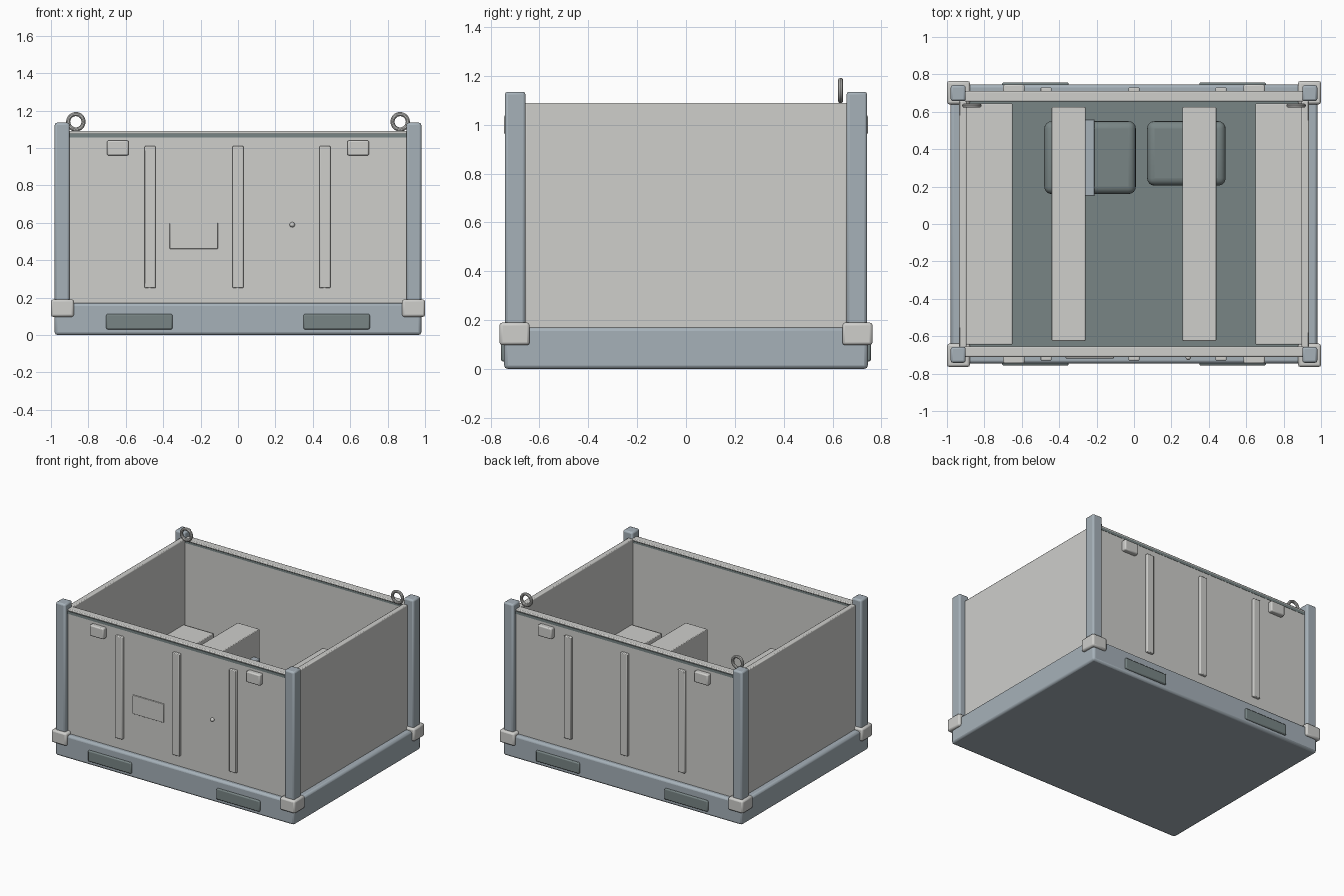
import bpy, math

if "Cube" in bpy.data.objects:
    bpy.data.objects.remove(bpy.data.objects["Cube"])


def material(name, rgb):
    m = bpy.data.materials.new(name)
    m.diffuse_color = (*rgb, 1)
    m.use_nodes = True
    m.node_tree.nodes["Principled BSDF"].inputs["Base Color"].default_value = m.diffuse_color
    return m


LIGHT = material("light grey", (0.62, 0.62, 0.60))
BLUE = material("blue grey", (0.38, 0.44, 0.485))
TEAL = material("dark teal grey", (0.19, 0.235, 0.235))


def finish(o, name, mat, bevel=0.0, segments=2):
    o.name = name
    o.data.materials.append(mat)
    if bevel:
        b = o.modifiers.new("bevel", 'BEVEL')
        b.width, b.segments = bevel, segments
    bpy.ops.object.shade_smooth_by_angle(angle=math.radians(35))
    return o


def box(name, x, y, z, mat, bevel=0.0, segments=2):
    """Box from (min, max) ranges on each axis."""
    bpy.ops.mesh.primitive_cube_add(size=1, location=[sum(r) / 2 for r in (x, y, z)])
    o = bpy.context.object
    o.scale = [abs(r[1] - r[0]) for r in (x, y, z)]
    bpy.ops.object.transform_apply(location=False, rotation=False, scale=True)
    return finish(o, name, mat, bevel, segments)


def span(s, a, b):
    """Range a..b mirrored to side s."""
    return (a, b) if s > 0 else (-b, -a)


# Base and floor lining
box("base", (-0.98, 0.98), (-0.745, 0.745), (0, 0.17), BLUE, 0.015)
box("floor", (-0.9, 0.9), (-0.66, 0.66), (0.165, 0.175), TEAL)

for s in (-1, 1):
    # Long walls with dark strip and top rail
    box("long_wall", (-0.905, 0.905), span(s, 0.665, 0.71), (0.165, 1.065), LIGHT)
    box("rim_strip", (-0.905, 0.905), span(s, 0.665, 0.712), (1.057, 1.077), TEAL)
    box("top_rail", (-0.905, 0.905), span(s, 0.655, 0.71), (1.075, 1.092), LIGHT, 0.006)
    # Short walls
    box("short_wall", span(s, 0.895, 0.935), (-0.66, 0.66), (0.165, 1.09), LIGHT, 0.006)
    # Ribs, clips and fork pockets on the long sides
    for x in (-0.47, 0, 0.465):
        box("rib", (x - 0.029, x + 0.029), span(s, 0.70, 0.73), (0.25, 1.01), LIGHT, 0.005)
    for t in (-1, 1):
        box("clip", span(t, 0.585, 0.70), span(s, 0.70, 0.745), (0.96, 1.04), LIGHT, 0.008)
        box("fork_pocket", span(t, 0.35, 0.705), span(s, 0.70, 0.757), (0.03, 0.112), TEAL, 0.008)
        # Corner posts and blocks
        box("corner_post", span(t, 0.90, 0.98), span(s, 0.657, 0.742), (0.1, 1.135), BLUE, 0.012)
        box("corner_block", span(t, 0.877, 1.0), span(s, 0.64, 0.764), (0.097, 0.19), LIGHT, 0.012)
    # Inner benches and cross beams
    box("bench", span(s, 0.65, 0.90), (-0.645, 0.645), (0.17, 0.46), LIGHT, 0.005)
    box("beam", span(s, 0.26, 0.44), (-0.625, 0.625), (0.17, 0.605), LIGHT, 0.005)
    # Lifting rings on the back edge
    bpy.ops.mesh.primitive_torus_add(
        location=(s * 0.867, 0.633, 1.14), rotation=(math.pi / 2, 0, 0),
        major_radius=0.041, minor_radius=0.011, major_segments=32, minor_segments=10)
    finish(bpy.context.object, "lifting_ring", LIGHT)

# Rounded containers and side plate inside
box("large_container", (-0.48, 0.01), (0.16, 0.55), (0.17, 0.41), TEAL, 0.04, 4)
box("small_container", (0.07, 0.49), (0.205, 0.55), (0.17, 0.41), TEAL, 0.04, 4)
box("side_plate", (-0.265, -0.21), (0.15, 0.56), (0.17, 0.425), BLUE, 0.005)

# Front label plate and knob
box("label_plate", (-0.365, -0.108), (-0.718, -0.709), (0.46, 0.60), LIGHT, 0.003)
bpy.ops.mesh.primitive_uv_sphere_add(segments=16, ring_count=10, radius=0.014,
                                     location=(0.29, -0.714, 0.59))
finish(bpy.context.object, "knob", LIGHT)
